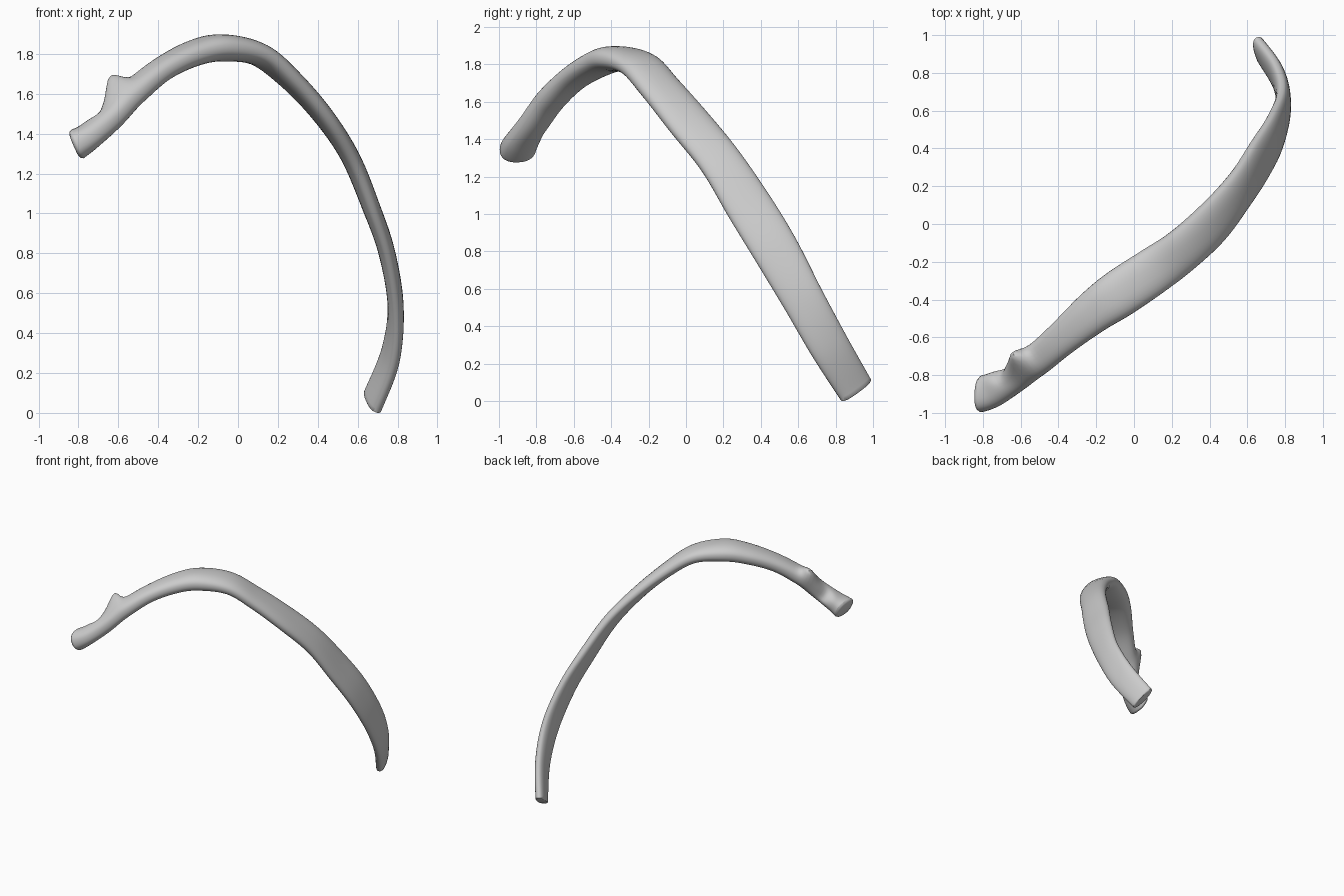
import bpy, bmesh, math
from mathutils import Vector

if "Cube" in bpy.data.objects:
    bpy.data.objects.remove(bpy.data.objects["Cube"])

# Stations from front tip to head: centre, width direction, half width, half thickness
S = [
    ((.675, .91, .05), (-.30, .87, .47), .100, .038),
    ((.765, .77, .28), (-.18, .87, .48), .108, .040),
    ((.790, .63, .53), (-.05, .87, .49), .112, .040),
    ((.745, .48, .80), (-.12, .87, .49), .124, .042),
    ((.665, .34, 1.03), (-.20, .86, .47), .126, .045),
    ((.560, .18, 1.28), (-.28, .84, .45), .116, .047),
    ((.420, .01, 1.49), (-.42, .82, .38), .120, .050),
    ((.255, -.14, 1.67), (-.50, .82, .25), .118, .053),
    ((.100, -.25, 1.79), (-.56, .82, .12), .124, .058),
    ((-.08, -.37, 1.822), (-.60, .80, .00), .126, .068),
    ((-.22, -.47, 1.795), (-.60, .80, -.05), .112, .064),
    ((-.38, -.605, 1.715), (-.55, .80, -.05), .092, .058),
    ((-.52, -.725, 1.60), (-.45, .85, .05), .085, .062),
    ((-.64, -.815, 1.475), (-.35, .90, .15), .083, .064),
    ((-.74, -.875, 1.385), (-.15, .95, .10), .090, .068),
    ((-.805, -.90, 1.34), (.05, 1.0, .05), .096, .078),
]
SIDES, STEPS = 32, 8


def spline(a, b, c, d, t):
    return .5 * (2*b + (c-a)*t + (2*a-5*b+4*c-d)*t*t + (3*b-a-3*c+d)*t**3)


def sample(u):
    i = min(int(u), len(S) - 2)
    q = [S[max(0, min(len(S) - 1, i + k))] for k in (-1, 0, 1, 2)]
    t = u - i
    c = spline(*[Vector(s[0]) for s in q], t)
    w = spline(*[Vector(s[1]) for s in q], t)
    return c, w, spline(*[s[2] for s in q], t), spline(*[s[3] for s in q], t)


def bump(p, centre, radius, push):
    d = (p - Vector(centre)).length / radius
    return Vector(push) * math.exp(-d * d)


# Loft the flattened bone shaft
bm = bmesh.new()
rings = []
last = len(S) - 1
n = last * STEPS


def add_ring(u, scale=1.0, out=0.0):
    c, w, hw, ht = sample(u)
    tan = (sample(min(last, u + .05))[0] - sample(max(0, u - .05))[0]).normalized()
    k = max(0, u - last + 1)
    tan = tan.lerp(Vector((-.92, .05, -.40)), k * k).normalized()
    w = (w - tan * w.dot(tan)).normalized()
    nrm = tan.cross(w)
    ring = []
    for j in range(SIDES):
        a = 2 * math.pi * j / SIDES
        ca, sa = math.cos(a), math.sin(a)
        x = math.copysign(abs(ca) ** .85, ca) * hw * scale
        y = math.copysign(abs(sa) ** .85, sa) * ht * scale
        p = c + w * x + nrm * y + tan * out
        # tubercle, and the hollow of the neck beside it
        p += bump(p, (-.60, -.75, 1.60), .065, (-.035, .055, .075))
        p += bump(p, (-.70, -.79, 1.47), .055, (.015, -.03, -.025))
        ring.append(bm.verts.new(p))
    rings.append(ring)


add_ring(0, .88, -.006)
for i in range(n + 1):
    add_ring(i / STEPS)
add_ring(last, .92, .012)
add_ring(last, .72, .018)
for r, s in zip(rings, rings[1:]):
    for j in range(SIDES):
        k = (j + 1) % SIDES
        bm.faces.new((r[j], r[k], s[k], s[j]))
bm.faces.new(rings[0][::-1])
bm.faces.new(rings[-1])
bmesh.ops.recalc_face_normals(bm, faces=bm.faces)

# Stand on the ground
low = min(v.co.z for v in bm.verts)
bmesh.ops.translate(bm, verts=bm.verts, vec=(0, 0, -low))
mesh = bpy.data.meshes.new("rib_bone")
bm.to_mesh(mesh)
bm.free()
rib = bpy.data.objects.new("rib_bone", mesh)
bpy.context.collection.objects.link(rib)
bpy.context.view_layer.objects.active = rib
rib.select_set(True)
bpy.ops.object.shade_smooth_by_angle(angle=math.radians(50))
